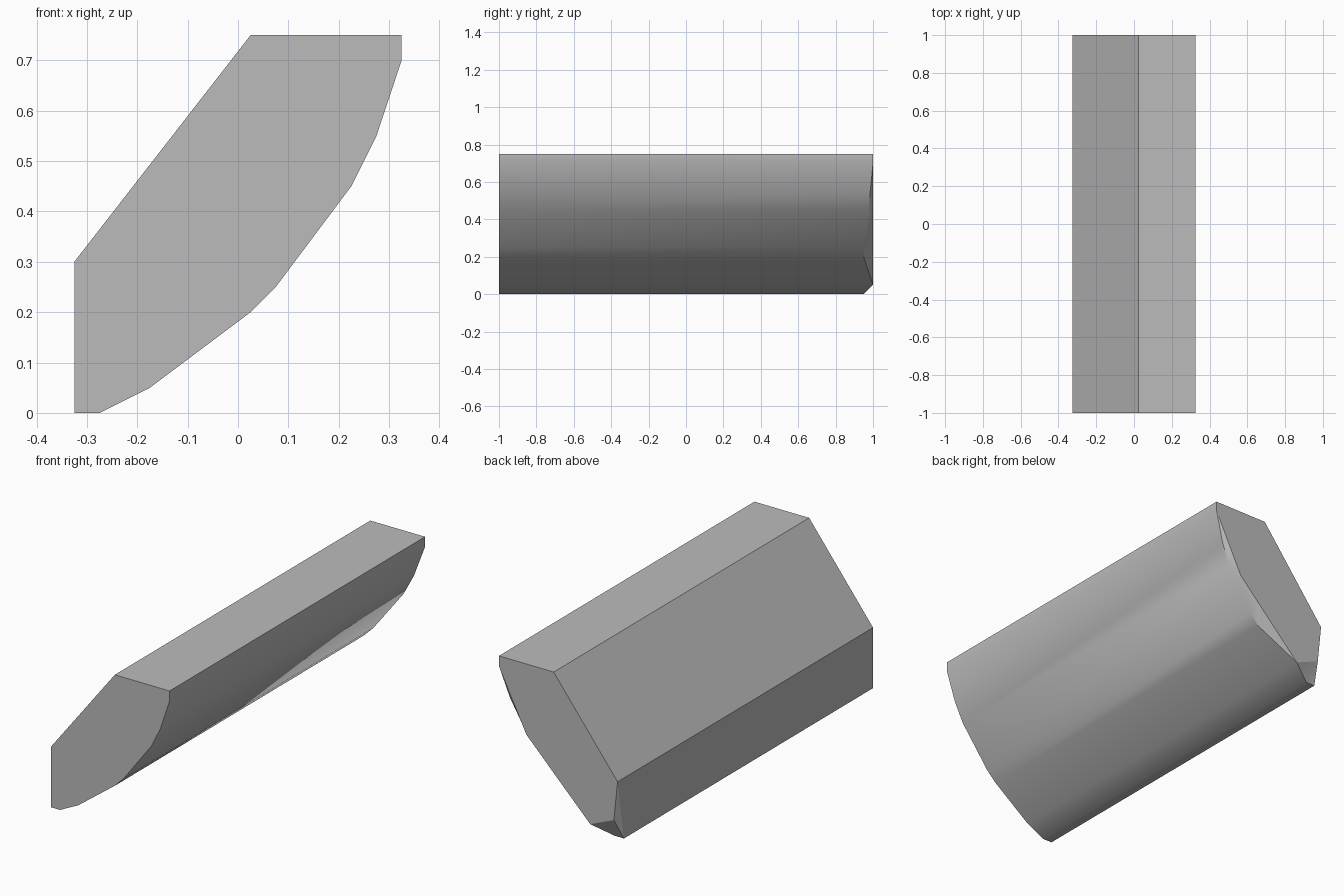
import bpy
import bmesh
import math

cube = bpy.data.objects.get("Cube")
if cube:
    bpy.data.objects.remove(cube, do_unlink=True)

grey = bpy.data.materials.new("plain_grey")
grey.use_nodes = True
colour = (0.5, 0.5, 0.5, 1)
grey.diffuse_color = colour
grey.node_tree.nodes["Principled BSDF"].inputs["Base Color"].default_value = colour

# Cross-section: outline point, where its side edge stops, matching point on the back cap
section = [
    ((-0.325, 0.00), 0.95, (-0.305, 0.105)),
    ((-0.275, 0.00), 0.95, (-0.305, 0.105)),
    ((-0.175, 0.05), 1.00, (-0.175, 0.05)),
    ((0.025, 0.20), 0.95, (0.025, 0.25)),
    ((0.075, 0.25), 0.955, (0.075, 0.30)),
    ((0.225, 0.45), 0.975, (0.175, 0.40)),
    ((0.275, 0.55), 0.985, (0.25, 0.55)),
    ((0.325, 0.70), 1.00, (0.325, 0.70)),
    ((0.325, 0.75), 1.00, (0.325, 0.75)),
    ((0.025, 0.75), 1.00, (0.025, 0.75)),
    ((-0.325, 0.30), 1.00, (-0.325, 0.30)),
]

bm = bmesh.new()
front = [bm.verts.new((p[0], -1, p[1])) for p, end, cap in section]
shoulder = [bm.verts.new((p[0], end, p[1])) for p, end, cap in section]
back = [bm.verts.new((cap[0], 1, cap[1])) for p, end, cap in section]

# Long sides and the chamfer that leads into the back cap
for ring, following in ((front, shoulder), (shoulder, back)):
    for i in range(len(ring)):
        j = (i + 1) % len(ring)
        bm.faces.new((ring[i], ring[j], following[j], following[i]))
bm.faces.new(front)
bm.faces.new(back)

# Close the chamfer where its edges meet the cap
bmesh.ops.remove_doubles(bm, verts=bm.verts, dist=0.0005)
bmesh.ops.recalc_face_normals(bm, faces=bm.faces)

mesh = bpy.data.meshes.new("bevelled_beam")
bm.to_mesh(mesh)
bm.free()
mesh.materials.append(grey)
beam = bpy.data.objects.new("bevelled_beam", mesh)
bpy.context.collection.objects.link(beam)

# Smooth the rounded underside and keep the corners sharp
bpy.context.view_layer.objects.active = beam
beam.select_set(True)
bpy.ops.object.shade_smooth_by_angle(angle=math.radians(30))
